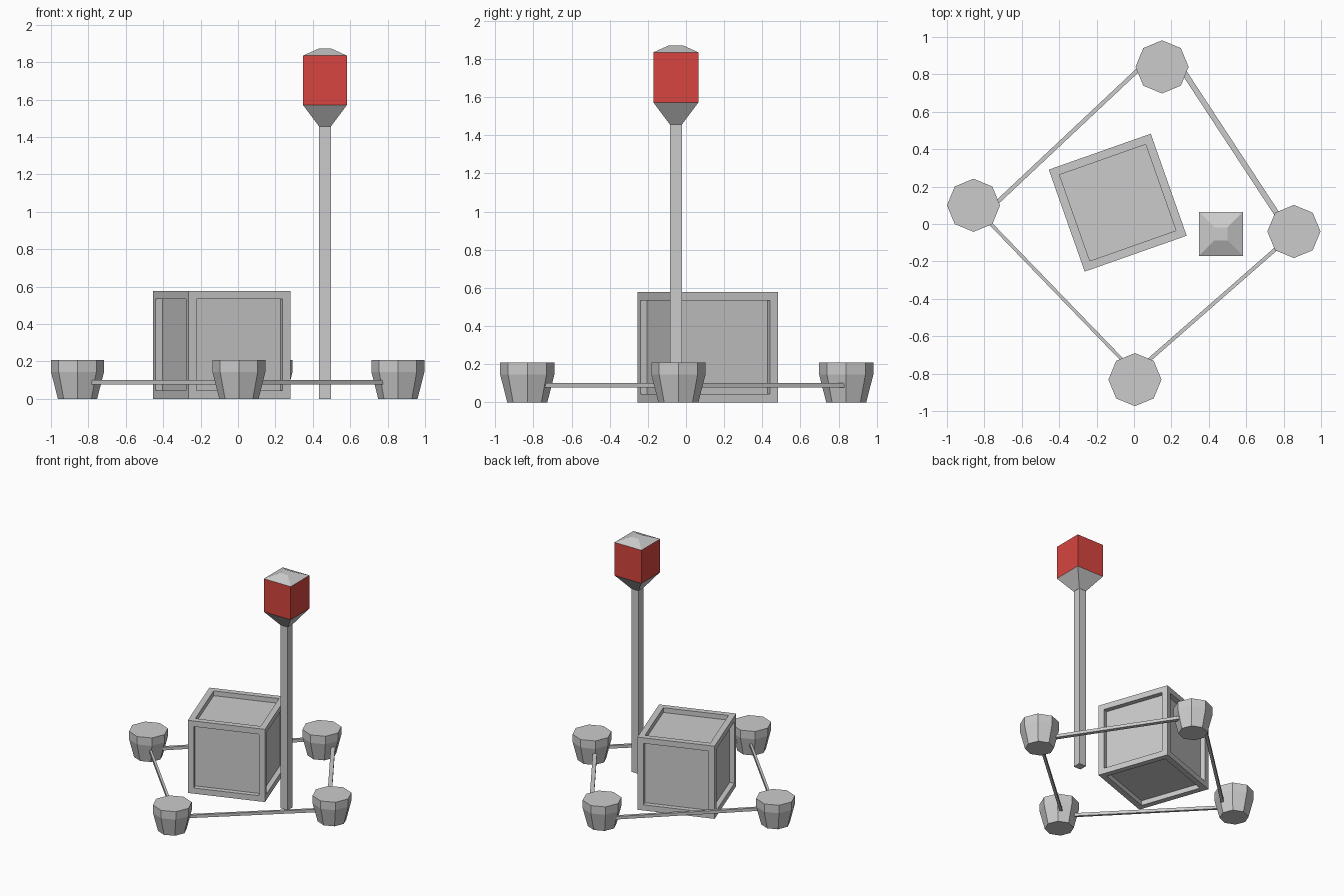
import bpy
import bmesh
from math import sin, cos, pi, sqrt, radians
from mathutils import Vector, Matrix

cube = bpy.data.objects.get("Cube")
if cube:
    bpy.data.objects.remove(cube, do_unlink=True)


def material(name, rgb):
    m = bpy.data.materials.new(name)
    m.use_nodes = True
    col = (*rgb, 1)
    m.diffuse_color = col
    m.node_tree.nodes["Principled BSDF"].inputs["Base Color"].default_value = col
    return m


grey = material("light grey", (0.6, 0.6, 0.6))
red = material("signal red", (0.68, 0.06, 0.05))


def finish(name, bm, mat, loc=(0, 0, 0), turn=0):
    bmesh.ops.recalc_face_normals(bm, faces=bm.faces)
    me = bpy.data.meshes.new(name)
    bm.to_mesh(me)
    bm.free()
    me.materials.append(mat)
    ob = bpy.data.objects.new(name, me)
    ob.location = loc
    ob.rotation_euler.z = turn
    bpy.context.collection.objects.link(ob)
    return ob


def lathe(name, sides, profile, mat, loc, turn=0):
    """Closed polygonal solid from (radius, height) rings."""
    bm = bmesh.new()
    rings = [[bm.verts.new((r * cos(2 * pi * i / sides), r * sin(2 * pi * i / sides), z))
              for i in range(sides)] for r, z in profile]
    for a, b in zip(rings, rings[1:]):
        for i in range(sides):
            j = (i + 1) % sides
            bm.faces.new((a[i], a[j], b[j], b[i]))
    bm.faces.new(rings[0])
    bm.faces.new(rings[-1])
    return finish(name, bm, mat, loc, turn)


def square(name, profile, mat, loc):
    """Square solid from (half width, height) rings."""
    return lathe(name, 4, [(h * sqrt(2), z) for h, z in profile], mat, loc, pi / 4)


def rod(name, start, end, width):
    a, b = Vector(start), Vector(end)
    d = b - a
    bm = bmesh.new()
    bmesh.ops.create_cube(bm, size=1, matrix=Matrix.Diagonal((d.length, width, 0.024, 1)))
    mid = (a + b) / 2
    return finish(name, bm, grey, (mid.x, mid.y, 0.089), Vector((1, 0)).angle_signed(d) * -1)


# Crate with a recessed panel on every side
size = 0.578
bm = bmesh.new()
bmesh.ops.create_cube(bm, size=size)
panels = bm.faces[:]
bmesh.ops.inset_individual(bm, faces=panels, thickness=0.045, use_even_offset=True)
for f in panels:
    inward = f.normal * -0.038
    out = bmesh.ops.extrude_discrete_faces(bm, faces=[f])["faces"][0]
    bmesh.ops.translate(bm, verts=out.verts[:], vec=inward)
finish("crate", bm, grey, (-0.087, 0.114, size / 2), radians(19.4))

# Lamp post
post = (0.465, -0.053, 0)
square("post", [(0.031, 0), (0.031, 1.46)], grey, post)
square("lamp_base", [(0.032, 1.457), (0.118, 1.572)], grey, post)
square("lamp", [(0.118, 1.572), (0.118, 1.835)], red, post)
square("lamp_cap", [(0.118, 1.835), (0.035, 1.872)], grey, post)

# Corner weights
weights = {"left": (0.855, -0.04), "right": (-0.858, 0.1),
           "back": (0.15, 0.84), "front": (0.005, -0.832)}
for side, (x, y) in weights.items():
    lathe(side + "_weight", 8, [(0.105, 0), (0.142, 0.145), (0.142, 0.208)], grey, (x, y, 0))

# Rods linking the weights
rod("back_right_rod", (-0.77, 0.08), (0.06, 0.86), 0.022)
rod("back_left_rod", (0.255, 0.83), (0.78, 0.03), 0.03)
rod("front_right_rod", (-0.78, 0.015), (-0.05, -0.74), 0.018)
rod("front_left_rod", (0.06, -0.745), (0.785, -0.11), 0.02)
